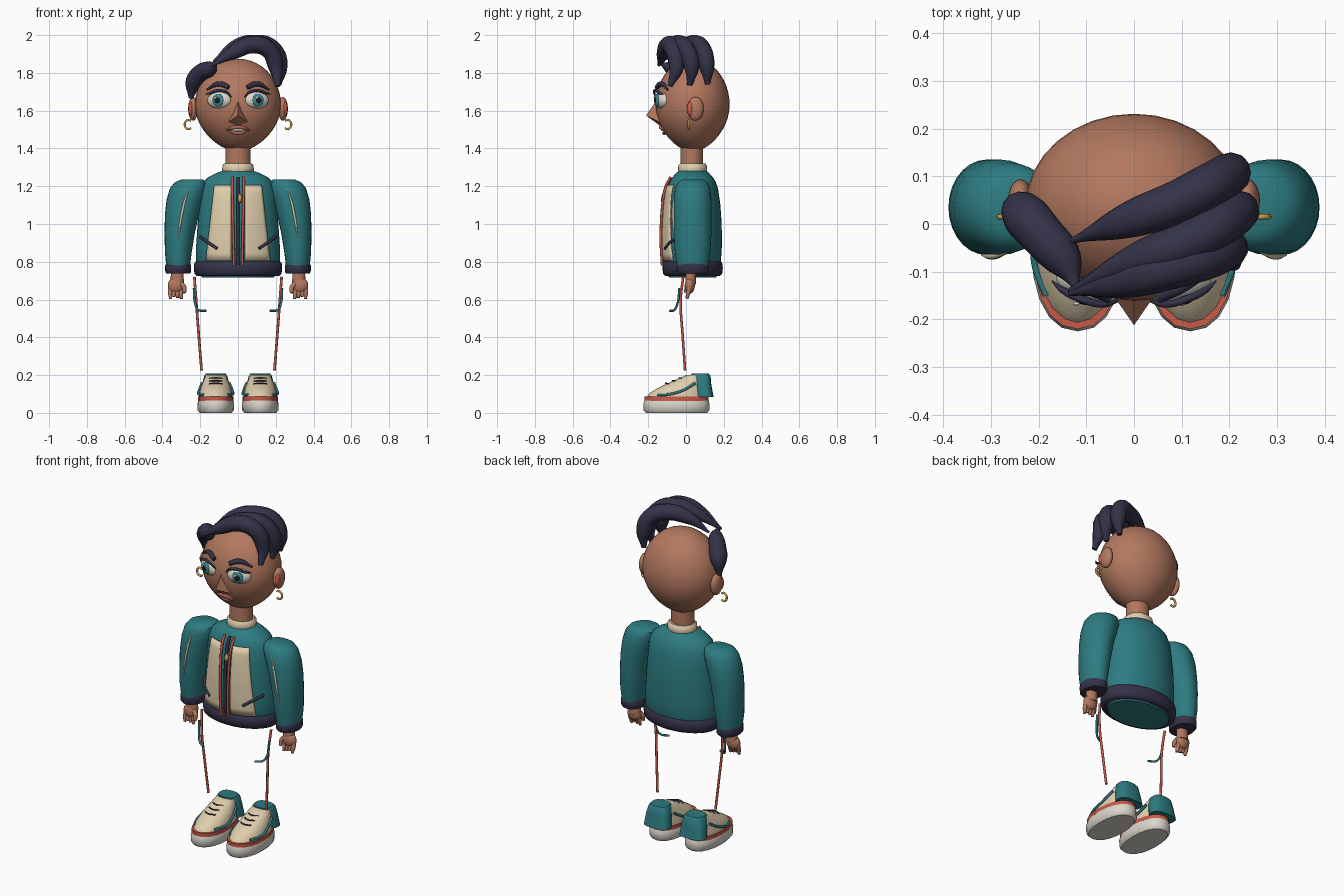
import bpy, bmesh
from math import sin, cos, pi, sqrt, radians, copysign
from mathutils import Matrix, Vector

if "Cube" in bpy.data.objects:
    bpy.data.objects.remove(bpy.data.objects["Cube"])


def material(name, *rgb):
    m = bpy.data.materials.new(name)
    m.use_nodes = True
    m.diffuse_color = (*rgb, 1)
    m.node_tree.nodes["Principled BSDF"].inputs["Base Color"].default_value = (*rgb, 1)
    return m


SKIN = material("brown_skin", .45, .19, .115)
TEAL = material("teal_cloth", .026, .2, .22)
NAVY = material("dark_navy", .034, .032, .065)
CREAM = material("cream_cloth", .75, .62, .42)
CORAL = material("coral_trim", .58, .1, .065)
GOLD = material("gold_metal", .62, .38, .09)
WHITE = material("off_white", .7, .68, .6)
LIPS = material("rosy_lips", .45, .13, .1)
IRIS = material("blue_green_iris", .05, .24, .27)
BLACK = material("black_pupil", .01, .01, .015)

SIDES = ((1, "left_"), (-1, "right_"))
DEPTH = .035  # y of the body axis


def finish(obj, mat, angle=45):
    obj.data.materials.append(mat)
    bpy.ops.object.select_all(action="DESELECT")
    obj.select_set(True)
    bpy.context.view_layer.objects.active = obj
    if obj.type == "CURVE":
        bpy.ops.object.convert(target="MESH")
    if angle:
        bpy.ops.object.shade_smooth_by_angle(angle=radians(angle))
    return obj


def add_mesh(name, bm, mat, angle=45):
    bmesh.ops.recalc_face_normals(bm, faces=bm.faces)
    me = bpy.data.meshes.new(name)
    bm.to_mesh(me)
    bm.free()
    obj = bpy.data.objects.new(name, me)
    bpy.context.collection.objects.link(obj)
    return finish(obj, mat, angle)


def loft(name, rings, mat, cx=0, n=28, power=1, angle=45):
    """Closed skin through horizontal oval rings: (z, x shift, y centre, x radius, y radius)."""
    bm = bmesh.new()
    loops = []
    for z, dx, cy, rx, ry in rings:
        loop = []
        for i in range(n):
            c, s = cos(2 * pi * i / n), sin(2 * pi * i / n)
            loop.append(bm.verts.new((cx + dx + rx * copysign(abs(c) ** power, c),
                                      cy + ry * copysign(abs(s) ** power, s), z)))
        loops.append(loop)
    for a, b in zip(loops, loops[1:]):
        for i in range(n):
            j = (i + 1) % n
            bm.faces.new((a[i], a[j], b[j], b[i]))
    bm.faces.new(loops[0])
    bm.faces.new(loops[-1])
    return add_mesh(name, bm, mat, angle)


def tube(name, points, radii, mat, sides=3):
    """Round tube along a smooth path with a radius at each point."""
    cu = bpy.data.curves.new(name, "CURVE")
    cu.dimensions = "3D"
    cu.bevel_depth, cu.bevel_resolution, cu.resolution_u = 1, sides, 6
    cu.use_fill_caps = True
    sp = cu.splines.new("BEZIER")
    sp.radius_interpolation = "CARDINAL"
    sp.bezier_points.add(len(points) - 1)
    for i, (bp, p) in enumerate(zip(sp.bezier_points, points)):
        bp.co = p
        bp.radius = radii[i] if isinstance(radii, tuple) else radii
        bp.handle_left_type = bp.handle_right_type = "AUTO"
    obj = bpy.data.objects.new(name, cu)
    bpy.context.collection.objects.link(obj)
    return finish(obj, mat)


def blob(name, loc, radii, mat, turn=0):
    bm = bmesh.new()
    mtx = Matrix.Translation(loc) @ Matrix.Rotation(turn, 4, "Z") @ Matrix.Diagonal((*radii, 1))
    bmesh.ops.create_uvsphere(bm, u_segments=20, v_segments=12, radius=1, matrix=mtx)
    return add_mesh(name, bm, mat)


def flip(points, s):
    return [(s * x, y, z) for x, y, z in points]


# Head: an egg, narrower toward the chin
def head_size(z):
    t = max(-1, min(1, (z - 1.63) / .245))
    return .228 * sqrt(1 - t * t) * (1 - .15 * t * t * (t < 0))


def on_face(x, z, off):
    r = head_size(z)
    return (x, DEPTH - .86 * r * sqrt(max(0, 1 - (x / r) ** 2)) - off, z)


heights = [1.63 + .245 * sin(radians(a)) for a in range(-88, 89, 8)]
loft("head", [(z, 0, DEPTH, head_size(z), .86 * head_size(z)) for z in heights], SKIN, n=32)
loft("neck", [(z, 0, .03, .066, .06) for z in (1.29, 1.45)], SKIN)

# Nose: a sharp wedge
bm = bmesh.new()
tip, top, low, lft, rgt = [bm.verts.new(p) for p in (
    (0, -.212, 1.575), (0, -.145, 1.67), (0, -.13, 1.515), (.05, -.14, 1.54), (-.05, -.14, 1.54))]
for pair in ((top, lft), (lft, low), (low, rgt), (rgt, top)):
    bm.faces.new((tip, *pair))
bm.faces.new((top, rgt, low, lft))
add_mesh("nose", bm, SKIN, 0)

# Mouth
tube("upper_lip", [on_face(x, 1.498 + z, .003) for x, z in ((-.062, 0), (-.025, .012), (.025, .012), (.062, 0))],
     (.003, .009, .009, .003), LIPS)
tube("lower_lip", [on_face(x, 1.492 + z, .003) for x, z in ((-.055, 0), (0, -.011), (.055, 0))],
     (.003, .01, .003), LIPS)
tube("teeth", [on_face(x, 1.497, .005) for x in (-.035, 0, .035)], .006, WHITE)

for s, side in SIDES:
    # Eyes, turned slightly outward
    turn = s * radians(18)
    out = Vector((sin(turn), -cos(turn), 0))
    eye = Vector((s * .098, -.128, 1.655))
    blob(side + "eye", eye, (.068, .034, .045), WHITE, turn)
    blob(side + "iris", eye + out * .027, (.032, .012, .034), IRIS, turn)
    blob(side + "pupil", eye + out * .034, (.017, .008, .018), BLACK, turn)
    blob(side + "eye_glint", eye + out * .041 + Vector((-.01, 0, .014)), (.007, .004, .007), WHITE)
    lash = ((.035, 1.672, .006), (.065, 1.7, .024), (.11, 1.706, .032), (.15, 1.692, .034), (.172, 1.688, .034))
    tube(side + "eyelash", [on_face(s * x, z, off) for x, z, off in lash],
         (.003, .007, .008, .007, .002), NAVY)
    brow = ((.05, 1.724), (.1, 1.742), (.165, 1.712))
    tube(side + "eyebrow", [on_face(s * x, z, .014) for x, z in brow], (.012, .014, .005), NAVY)
    # Ears and open hoops
    blob(side + "ear", (s * .238, .05, 1.61), (.026, .044, .063), SKIN)
    blob(side + "inner_ear", (s * .25, .022, 1.61), (.013, .018, .037), CORAL)
    hoop = [(s * (.262 + .02 * cos(radians(a))), .015, 1.527 + .024 * sin(radians(a)))
            for a in range(-130, 131, 26)]
    tube(side + "earring", hoop, .006, GOLD)

# Swept hair locks
LOCK = (.006, .036, .046, .046, .04, .014)
tube("front_hair_lock", [(-.135, -.145, 1.84), (-.03, -.12, 1.905), (.08, -.09, 1.95), (.165, -.065, 1.92),
                         (.2, -.05, 1.83), (.21, -.085, 1.73)], LOCK, NAVY, 4)
tube("middle_hair_lock", [(-.135, -.14, 1.84), (0, -.08, 1.93), (.11, -.04, 1.955), (.19, .005, 1.92),
                          (.222, .03, 1.83), (.215, .02, 1.735)], LOCK, NAVY, 4)
tube("back_hair_lock", [(-.13, -.035, 1.86), (-.02, .005, 1.935), (.1, .05, 1.955), (.175, .09, 1.92),
                        (.205, .11, 1.83), (.2, .115, 1.74)], LOCK, NAVY, 4)
tube("side_hair_lock", [(-.12, -.135, 1.85), (-.145, -.08, 1.825), (-.195, -.02, 1.8), (-.235, .025, 1.745),
                        (-.25, .04, 1.665)], (.006, .038, .047, .045, .012), NAVY, 4)

# Jacket body: (height, half width, half depth)
TORSO = [(.716, .19, .125), (.78, .222, .148), (.88, .222, .155), (1, .214, .154), (1.1, .206, .147),
         (1.18, .198, .136), (1.225, .182, .122), (1.25, .155, .105), (1.272, .11, .085), (1.285, .07, .065)]


def on_jacket(x, z, off):
    for (z0, w0, d0), (z1, w1, d1) in zip(TORSO, TORSO[1:]):
        if z0 <= z <= z1:
            t = (z - z0) / (z1 - z0)
            w, d = w0 + t * (w1 - w0), d0 + t * (d1 - d0)
            return (x, DEPTH - d * sqrt(max(0, 1 - (x / w) ** 2)) - off, z)


loft("jacket_body", [(z, 0, DEPTH, w, d) for z, w, d in TORSO], TEAL, n=32)
loft("jacket_hem", [(z, 0, DEPTH, .216 + g, .142 + g) for z, g in
                    ((.724, 0), (.735, .014), (.765, .018), (.79, .016), (.803, .006))], NAVY, n=32)
loft("collar", [(z, 0, DEPTH, r, r * .92) for z, r in
                ((1.27, .078), (1.285, .084), (1.31, .082), (1.32, .072))], CREAM)
tube("zip", [on_jacket(0, z, .004) for z in (.78, .9, 1, 1.1, 1.19, 1.245)], .009, NAVY)
tube("zip_pull", [on_jacket(.01, z, .016) for z in (1.115, 1.135, 1.16)], (.006, .011, .006), GOLD)

for s, side in SIDES:
    # Cream front panel, curved to fit the jacket
    bm = bmesh.new()
    rows = [[bm.verts.new(on_jacket(s * (.036 + (.134 - .045 * j / 10) * i / 8), .805 + .04 * j, .007))
             for i in range(9)] for j in range(11)]
    for a, b in zip(rows, rows[1:]):
        for i in range(8):
            bm.faces.new((a[i], a[i + 1], b[i + 1], b[i]))
    panel = add_mesh(side + "front_panel", bm, CREAM)
    solid = panel.modifiers.new("thickness", "SOLIDIFY")
    solid.thickness, solid.offset = .007, 0
    tube(side + "zip_piping", [on_jacket(s * (.022 + .02 * (z - .78)), z, .014)
                               for z in (.78, .9, 1, 1.1, 1.19, 1.25)], .007, CORAL)
    tube(side + "jacket_pocket", [on_jacket(s * x, z, .012) for x, z in ((.11, .87), (.155, .9), (.2, .932))],
         .008, NAVY)

    # Sleeve, piping and cuff
    loft(side + "sleeve", [(z, s * x, DEPTH, rx, ry) for z, x, rx, ry in (
        (.77, .317, .062, .082), (.85, .316, .071, .094), (.95, .309, .08, .1), (1.05, .297, .09, .1),
        (1.13, .28, .098, .1), (1.19, .262, .098, .093), (1.22, .25, .086, .08), (1.235, .243, .06, .055))], TEAL)
    tube(side + "sleeve_piping", flip([(.262, -.056, 1.185), (.285, -.066, 1.11), (.303, -.068, 1.02),
                                       (.318, -.064, .92)], s), (.003, .006, .006, .003), CREAM)
    loft(side + "cuff", [(z, 0, DEPTH, .062 + g, .078 + g) for z, g in
                         ((.738, 0), (.746, .006), (.778, .007), (.79, .002))], NAVY, s * .317)

    # Hand
    loft(side + "wrist", [(z, 0, .025, r, r * .8) for z, r in ((.68, .036), (.75, .033))], SKIN, s * .322, 16)
    blob(side + "palm", (s * .328, .02, .675), (.044, .027, .043), SKIN)
    for k in range(4):
        x = .302 + .019 * k
        tube(f"{side}finger_{k + 1}", flip([(x, .02, .67), (x, .012, .635), (x - .002, .005, .605 + .005 * (k % 3))], s),
             (.012, .012, .008), SKIN)
    tube(side + "thumb", flip([(.31, .015, .69), (.286, .005, .665), (.283, -.002, .635)], s), (.014, .013, .009), SKIN)

    # Trouser seam stripe and pocket edge
    tube(side + "leg_stripe", flip([(.231, -.015, .72), (.222, -.028, .6), (.207, -.017, .4), (.193, -.005, .225)], s),
         .007, CORAL)
    tube(side + "leg_pocket_edge", flip([(.234, -.035, .66), (.227, -.045, .58), (.212, -.06, .547),
                                         (.17, -.085, .54)], s), .006, TEAL)

    # Shoe
    cx = s * .118
    loft(side + "sole", [(z, 0, -.05, .084 + g, .162 + g) for z, g in
                         ((0, 0), (.014, .012), (.05, .013), (.066, .008))], WHITE, cx, 20, .9)
    loft(side + "sole_band", [(z, 0, -.05, .093, .17) for z in (.064, .086)], CORAL, cx, 20, .9)
    loft(side + "shoe_upper", [(z, 0, y, rx, ry) for z, y, rx, ry in (
        (.085, -.045, .09, .162), (.105, -.038, .088, .154), (.13, -.018, .081, .134), (.15, .002, .074, .114),
        (.18, .036, .062, .08), (.2, .058, .053, .058))], CREAM, cx, 20)
    loft(side + "heel_counter", [(z, 0, y, rx, ry) for z, y, rx, ry in (
        (.085, .1, .08, .046), (.15, .088, .073, .046), (.195, .08, .061, .05), (.208, .074, .053, .046))],
        TEAL, cx, 20, .7)
    for inner in (-1, 1):
        trim = [(.066, -.15, .096), (.091, -.08, .1), (.087, -.01, .122), (.073, .05, .158)]
        tube(f"{side}shoe_trim_{'inner' if inner * s < 0 else 'outer'}",
             [(cx + x, y, z) for x, y, z in flip(trim, inner)], .007, TEAL)
    for k in range(3):
        y, z = -.1 + .036 * k, .154 + .014 * k
        tube(f"{side}lace_{k + 1}", [(cx - .034, y + .008, z), (cx, y - .008, z + .003), (cx + .034, y + .008, z)],
             .004, NAVY)
